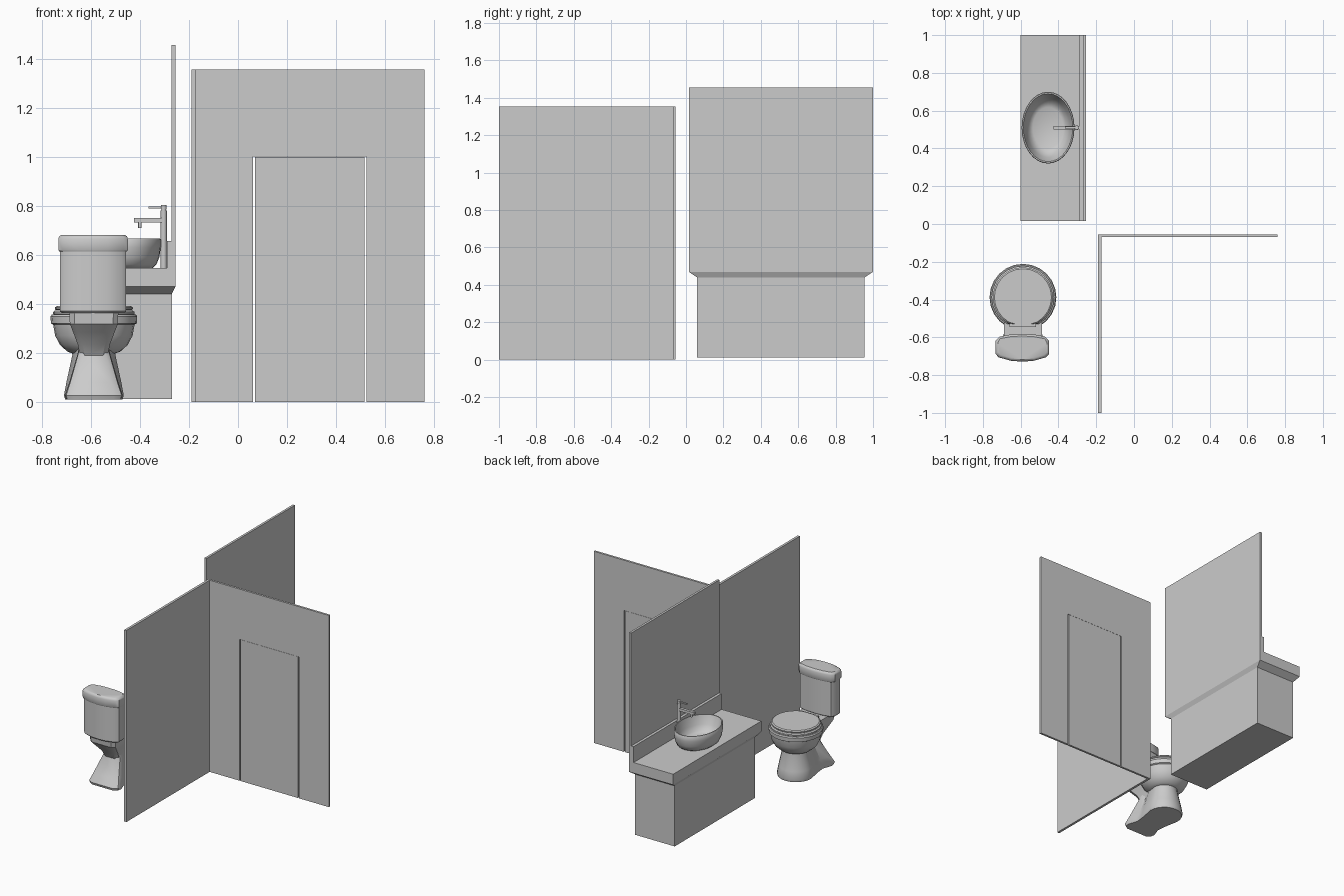
import bpy, bmesh, math

if "Cube" in bpy.data.objects:
    bpy.data.objects.remove(bpy.data.objects["Cube"])

def finish(name, bm, smooth=None):
    bmesh.ops.recalc_face_normals(bm, faces=bm.faces)
    me = bpy.data.meshes.new(name)
    bm.to_mesh(me)
    bm.free()
    ob = bpy.data.objects.new(name, me)
    bpy.context.collection.objects.link(ob)
    if smooth:
        bpy.ops.object.select_all(action='DESELECT')
        ob.select_set(True)
        bpy.context.view_layer.objects.active = ob
        bpy.ops.object.shade_smooth_by_angle(angle=math.radians(smooth))
    return ob

def loft(name, rings, smooth=None):
    """Skin a stack of equal-length point rings and cap both ends."""
    bm = bmesh.new()
    loops = [[bm.verts.new(p) for p in r] for r in rings]
    n = len(loops[0])
    for a, b in zip(loops, loops[1:]):
        for i in range(n):
            j = (i + 1) % n
            bm.faces.new((a[i], a[j], b[j], b[i]))
    bm.faces.new(loops[0][::-1])
    bm.faces.new(loops[-1])
    return finish(name, bm, smooth)

def rect(x0, x1, y0, y1, z):
    return [(x0, y0, z), (x1, y0, z), (x1, y1, z), (x0, y1, z)]

def box(name, x0, x1, y0, y1, z0, z1):
    return loft(name, [rect(x0, x1, y0, y1, z0), rect(x0, x1, y0, y1, z1)])

def ellipse(cx, cy, rx, ry, z, n=24, back=-9):
    """Ellipse ring, optionally cut straight at y = back."""
    t = [2 * math.pi * i / n for i in range(n)]
    return [(cx + rx * math.cos(a), max(cy + ry * math.sin(a), back), z) for a in t]

# cubicle walls and door
box("side_partition", -0.19, -0.173, -1.0, -0.07, 0, 1.355)
outline = [(-0.19, 0), (0.061, 0), (0.061, 1.0), (0.525, 1.0),
           (0.525, 0), (0.76, 0), (0.76, 1.355), (-0.19, 1.355)]
loft("door_partition", [[(x, y, z) for x, z in outline] for y in (-0.07, -0.055)])
box("door", 0.069, 0.517, -0.07, -0.055, 0, 0.999)

# vanity with overhanging counter, backsplash and mirror
loft("vanity", [rect(-0.58, -0.27, 0.06, 0.955, 0.012),
                rect(-0.58, -0.27, 0.06, 0.955, 0.44),
                rect(-0.6, -0.255, 0.015, 1.0, 0.47),
                rect(-0.6, -0.255, 0.015, 1.0, 0.545)])
box("backsplash", -0.29, -0.255, 0.015, 1.0, 0.545, 0.657)
box("mirror", -0.271, -0.255, 0.015, 1.0, 0.657, 1.455)

# basin: outer wall, rim, inner wall
basin = [(0.105, 0.145, 0.545), (0.122, 0.167, 0.56), (0.134, 0.182, 0.59),
         (0.14, 0.19, 0.63), (0.14, 0.19, 0.662), (0.137, 0.187, 0.666),
         (0.131, 0.18, 0.666), (0.128, 0.176, 0.655), (0.115, 0.157, 0.605),
         (0.098, 0.134, 0.57), (0.08, 0.108, 0.558)]
loft("basin", [ellipse(-0.455, 0.51, rx, ry, z, 32) for rx, ry, z in basin], 40)

# tap
def pipe(name, x, r, z0, z1):
    loft(name, [ellipse(x, 0.51, r, r, z0, 16), ellipse(x, 0.51, r, r, z1, 16)], 40)

pipe("tap_column", -0.303, 0.0125, 0.545, 0.78)
pipe("tap_handle", -0.303, 0.0115, 0.784, 0.802)
pipe("tap_core", -0.303, 0.009, 0.775, 0.79)
pipe("tap_nozzle", -0.4, 0.007, 0.71, 0.735)
box("tap_spout", -0.425, -0.3, 0.5, 0.52, 0.731, 0.75)
box("tap_lever", -0.365, -0.3, 0.505, 0.515, 0.788, 0.796)

# toilet
CX, CY = -0.588, -0.388

def foot(r, back, hw, z):
    """Pedestal outline: round front, pinched waist, wider back."""
    half = [(r * math.sin(math.pi / 2 * i / 6), CY + r * math.cos(math.pi / 2 * i / 6))
            for i in range(1, 7)]
    half += [(0.82 * r, CY + (back - CY) * 0.4), (0.8 * hw, CY + (back - CY) * 0.6),
             (hw, back + 0.05), (0.96 * hw, back + 0.018), (0.7 * hw, back)]
    pts = [(0, CY + r)] + half + [(-x, y) for x, y in half[::-1]]
    return [(CX + x, y, z) for x, y in pts]

loft("pedestal", [foot(r, b, w, z) for r, b, w, z in (
    (0.117, -0.675, 0.113, 0.01), (0.122, -0.68, 0.118, 0.026), (0.112, -0.65, 0.1, 0.08),
    (0.088, -0.59, 0.068, 0.19), (0.09, -0.59, 0.06, 0.225))], 35)

bowl = [(0.08, 0.195), (0.108, 0.205), (0.138, 0.232), (0.158, 0.27), (0.166, 0.315),
        (0.175, 0.32), (0.177, 0.348), (0.172, 0.356)]
loft("bowl", [ellipse(CX, CY, r, r, z) for r, z in bowl], 35)

def shelf(hw, back, z):
    c = 0.02
    return [(CX + x, y, z) for x, y in (
        (-hw, -0.47), (-hw, back + c), (-hw + c, back), (hw - c, back), (hw, back + c), (hw, -0.47))]

loft("tank_support", [shelf(w, b, z) for w, b, z in (
    (0.055, -0.585, 0.18), (0.066, -0.615, 0.235), (0.085, -0.66, 0.285),
    (0.098, -0.69, 0.318), (0.1, -0.695, 0.366))], 35)

for name, r, z0, z1 in (("seat", 0.166, 0.354, 0.373), ("seat_lid", 0.159, 0.375, 0.391)):
    loft(name, [ellipse(CX, CY, q, q, z, 24, -0.53) for q, z in (
        (r - 0.004, z0), (r, z0 + 0.004), (r, z1 - 0.006), (r - 0.008, z1))], 35)
box("seat_hinge", CX - 0.07, CX + 0.07, -0.545, -0.52, 0.36, 0.385)

def tank(d, z):
    """Tank outline with bowed front and back, shrunk by d."""
    half = [(0.06, -0.584 - d), (0.12, -0.596 - d), (0.142 - d, -0.618 - d),
            (0.142 - d, -0.688 + d), (0.125 - d, -0.706 + d), (0.06, -0.724 + d)]
    pts = [(0, -0.581 - d)] + half + [(0, -0.729 + d)] + [(-x, y) for x, y in half[::-1]]
    return [(CX - 0.003 + x, y, z) for x, y in pts]

loft("tank", [tank(0.013, 0.363), tank(0.007, 0.37), tank(0.007, 0.62)], 35)
loft("tank_lid", [tank(0.004, 0.613), tank(0, 0.62), tank(0, 0.665),
                  tank(0.004, 0.675), tank(0.012, 0.681)], 35)
